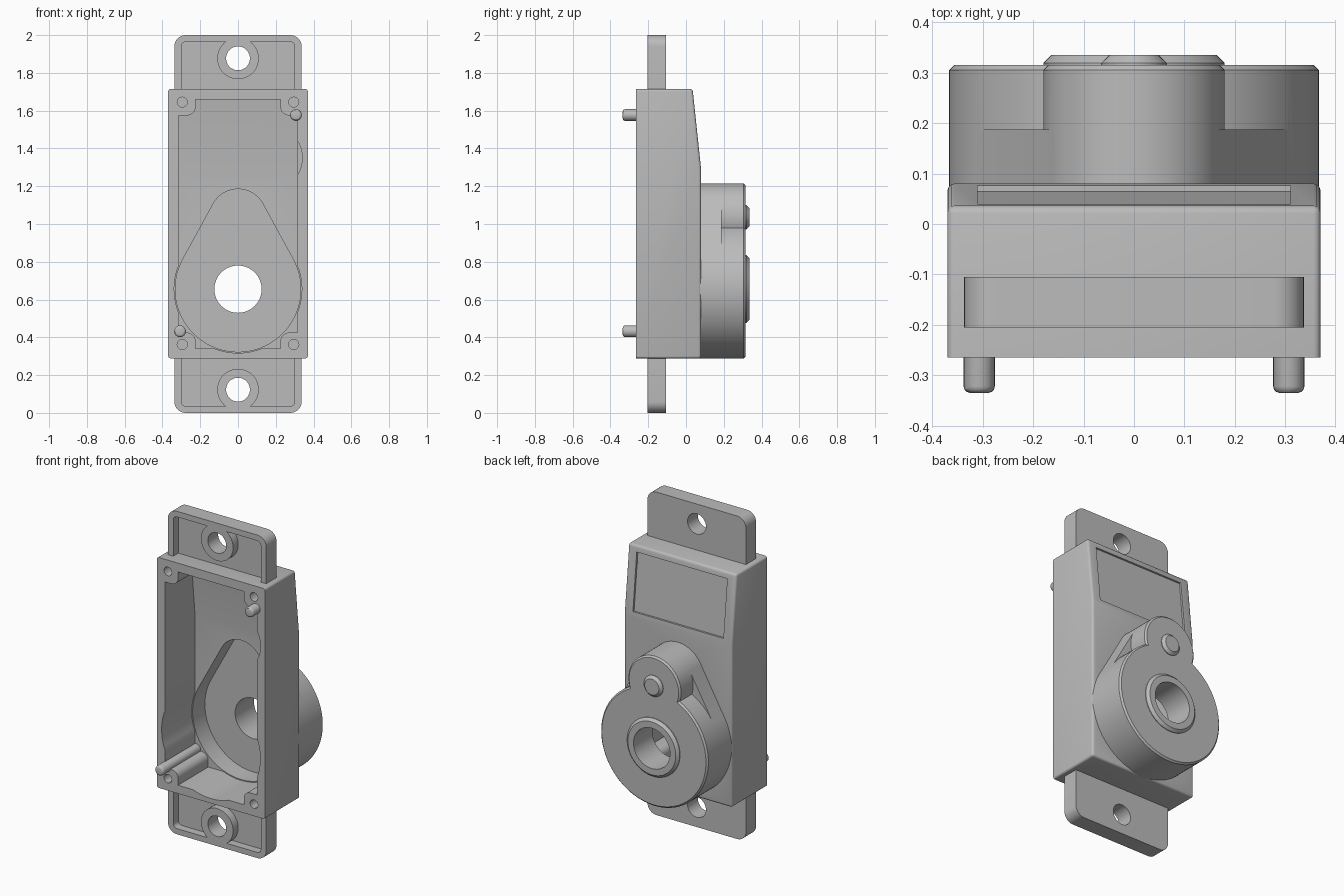
import bpy, bmesh, math

old = bpy.data.objects.get("Cube")
if old:
    bpy.data.objects.remove(old, do_unlink=True)

GREY = (0.5, 0.5, 0.5, 1)
mat = bpy.data.materials.new("plain grey")
mat.use_nodes = True
mat.diffuse_color = GREY
mat.node_tree.nodes["Principled BSDF"].inputs["Base Color"].default_value = GREY

HUB_Z, KNOB_Z = 0.655, 1.035      # centres of the two round bosses
FRONT, BACK = -0.265, 0.08        # housing depth
TOP, BOTTOM, BREAK = 1.715, 0.288, 1.29


def arc(cx, cz, r, a0, a1, n):
    return [(cx + r * math.cos(a0 + (a1 - a0) * i / n),
             cz + r * math.sin(a0 + (a1 - a0) * i / n)) for i in range(n + 1)]


def circle(cx, cz, r, n=64):
    return arc(cx, cz, r, 0, math.tau, n)[:-1]


def teardrop(r1, r2):
    a = math.asin((r1 - r2) / (KNOB_Z - HUB_Z))
    return (arc(0, KNOB_Z, r2, a, math.pi - a, 24)
            + arc(0, HUB_Z, r1, math.pi - a, math.tau + a, 48))


def mirror_x(half):
    return half + [(-x, z) for x, z in reversed(half)]


def prism(name, pts, lo, hi, axis="Y", pick=None, width=0.0, segments=1):
    """Extrude a profile along an axis; pick chooses edges to bevel."""
    bm = bmesh.new()
    place = (lambda p, t: (p[0], t, p[1])) if axis == "Y" else (lambda p, t: (t, p[0], p[1]))
    a = [bm.verts.new(place(p, lo)) for p in pts]
    b = [bm.verts.new(place(p, hi)) for p in pts]
    bm.faces.new(a)
    bm.faces.new(b)
    for i in range(len(pts)):
        j = (i + 1) % len(pts)
        bm.faces.new((a[i], a[j], b[j], b[i]))
    bmesh.ops.recalc_face_normals(bm, faces=bm.faces)
    if pick:
        edges = [e for e in bm.edges if pick(e)]
        bmesh.ops.bevel(bm, geom=edges, offset=width, segments=segments,
                        profile=0.5, affect="EDGES")
    mesh = bpy.data.meshes.new(name)
    bm.to_mesh(mesh)
    bm.free()
    mesh.materials.append(mat)
    obj = bpy.data.objects.new(name, mesh)
    bpy.context.collection.objects.link(obj)
    return obj


def at_y(y):
    return lambda e: all(abs(v.co.y - y) < 1e-5 for v in e.verts)


def combine(obj, other, operation):
    """Apply a boolean and discard the tool object."""
    mod = obj.modifiers.new("combine", "BOOLEAN")
    mod.operation, mod.object, mod.solver = operation, other, "EXACT"
    bpy.context.view_layer.update()
    bpy.context.view_layer.objects.active = obj
    bpy.ops.object.modifier_apply(modifier=mod.name)
    bpy.data.objects.remove(other, do_unlink=True)


def cut(obj, *args, **kw):
    combine(obj, prism("cutter", *args, **kw), "DIFFERENCE")


def join(obj, *args, **kw):
    combine(obj, prism("addition", *args, **kw), "UNION")


def finish(obj):
    bpy.ops.object.select_all(action="DESELECT")
    obj.select_set(True)
    bpy.context.view_layer.objects.active = obj
    bpy.ops.object.shade_smooth_by_angle(angle=math.radians(30))


# Housing block with sloped upper back
def sharp_not_front(e):
    return e.calc_face_angle() > 0.5 and not at_y(FRONT)(e)


housing = prism("housing", [(FRONT, BOTTOM), (BACK, BOTTOM), (BACK, BREAK),
                            (0.035, TOP), (FRONT, TOP)], -0.37, 0.37, "X",
                sharp_not_front, 0.014, 3)

# Cavity outline leaves a rounded screw post in each corner
corner = [(0.225, 1.66)] + arc(0.27, 1.62, 0.045, math.pi, 1.5 * math.pi, 8) + [(0.315, 1.575)]
half = corner + [(x, 2.0 - z) for x, z in reversed(corner)]
cavity = prism("cavity", mirror_x(half), -0.4, 0.2)
combine(cavity, prism("depth", [(-0.35, 0.2), (0.03, 0.2), (0.03, 1.255),
                                (-0.014, 1.68), (-0.35, 1.68)], -0.5, 0.5, "X"), "INTERSECT")
combine(housing, cavity, "DIFFERENCE")
cut(housing, circle(0, HUB_Z, 0.338), -0.4, 0.03)
cut(housing, teardrop(0.332, 0.15), -0.1, 0.2)
cut(housing, circle(0.165, 1.35, 0.175), -0.4, -0.02)

# Shallow label panel on the slope
def slope(z):
    return BACK - (z - BREAK) * 0.106


lo, hi = 1.32, 1.675
cut(housing, [(slope(lo) - 0.012, lo), (slope(lo) + 0.05, lo),
              (slope(hi) + 0.05, hi), (slope(hi) - 0.012, hi)], -0.31, 0.31, "X")

# Screw holes
for x in (-0.295, 0.295):
    for z in (0.362, 1.645):
        cut(housing, circle(x, z, 0.027, 12), -0.4, -0.1)
finish(housing)

# Rear bearing boss: hub, knob and the web between them
boss = prism("bearing_boss", circle(0, HUB_Z, 0.367, 96), 0.05, 0.315,
             pick=at_y(0.315), width=0.01)
join(boss, circle(0, KNOB_Z, 0.18), 0.05, 0.315, pick=at_y(0.315), width=0.01)
join(boss, teardrop(0.366, 0.179), 0.05, 0.187)
join(boss, circle(0, HUB_Z, 0.18), 0.25, 0.335, pick=at_y(0.335), width=0.016)
join(boss, circle(0, KNOB_Z, 0.065, 32), 0.25, 0.335, pick=at_y(0.335), width=0.016)
cut(boss, teardrop(0.332, 0.15), -0.1, 0.15)
cut(boss, circle(0, HUB_Z, 0.125), 0, 0.5)
finish(boss)

# Mounting flanges, the lower one mirroring the upper
for name, flip in (("upper_flange", False), ("lower_flange", True)):
    def place(pts):
        return [(x, 2 - z) for x, z in pts] if flip else pts

    outline = [(0.337, 1.69)] + arc(0.277, 1.94, 0.06, 0, math.pi / 2, 8)
    inner = [(0.3, 1.65)] + arc(0.275, 1.94, 0.025, 0, math.pi / 2, 6)
    flange = prism(name, place(mirror_x(outline)), -0.205, -0.105)
    recess = prism("recess", place(mirror_x(inner)), -0.3, -0.155)
    combine(recess, prism("collar", place(circle(0, 1.877, 0.11)), -0.4, 0), "DIFFERENCE")
    combine(flange, recess, "DIFFERENCE")
    cut(flange, place(circle(0, 1.877, 0.063, 48)), -0.4, 0.1)
    finish(flange)

# Locating pins
for name, x, z in (("upper_pin", 0.307, 1.577), ("lower_pin", -0.307, 0.432)):
    finish(prism(name, circle(x, z, 0.031, 24), -0.335, 0.035,
                 pick=at_y(-0.335), width=0.013, segments=3))
